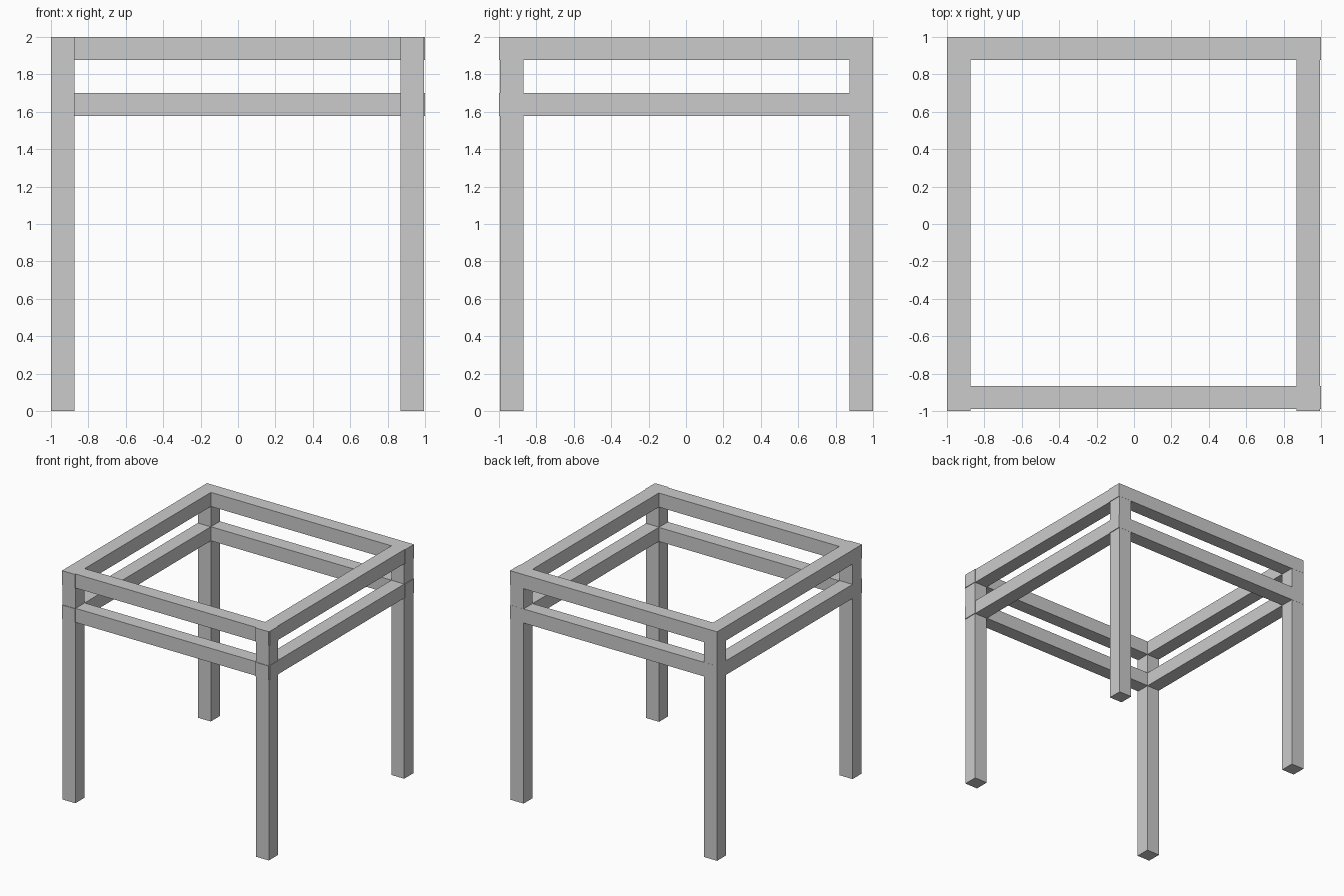
import bpy

if "Cube" in bpy.data.objects:
    bpy.data.objects.remove(bpy.data.objects["Cube"])


def box(name, x, y, z):
    """Axis-aligned box from (min, max) ranges."""
    bpy.ops.mesh.primitive_cube_add(size=1, location=[sum(r) / 2 for r in (x, y, z)])
    ob = bpy.context.object
    ob.name = name
    ob.scale = [r[1] - r[0] for r in (x, y, z)]
    bpy.ops.object.transform_apply(location=False, rotation=False, scale=True)
    return ob


T = 0.125
sides = {"left": (-1.0, -1.0 + T), "right": (0.869, 0.994)}
leg_rows = {"front": (-0.995, -0.87), "back": (0.874, 0.999)}
rail_rows = {"front": (-0.99, -0.866), "back": (0.876, 1.0)}
levels = {"top": (1.877, 2.0), "lower": (1.577, 1.70)}

# Four legs
for row, y in leg_rows.items():
    for side, x in sides.items():
        box(f"{row}_{side}_leg", x, y, (0, 1.999))

# Two square frames of rails, whose ends stand slightly proud of the legs
for level, z in levels.items():
    for row, y in rail_rows.items():
        box(f"{row}_{level}_rail", (-1, 1), y, z)
    for side, x in sides.items():
        box(f"{side}_{level}_rail", x, (-1, 1), z)
